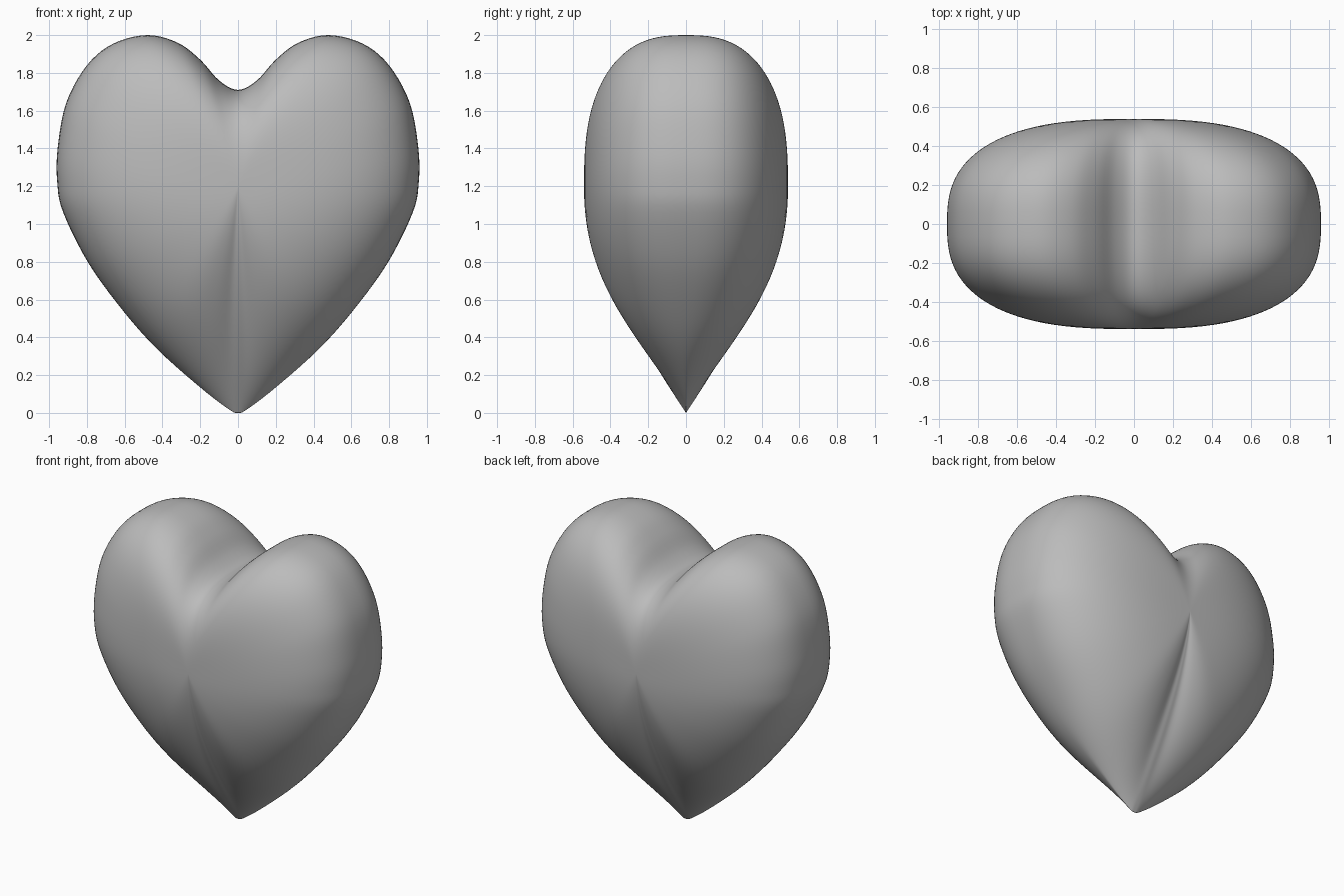
import bpy
import bmesh
from math import sin, cos, pi
from mathutils import Vector

cube = bpy.data.objects.get("Cube")
if cube:
    bpy.data.objects.remove(cube, do_unlink=True)

DEPTH = 0.54        # half thickness
CENTRE = Vector((0, 1.2))
RINGS = 28
STEPS = 5

# Half outline of the heart (x, z), from the cleft round to the tip
half = [(0, 1.71), (0.1, 1.76), (0.2, 1.87), (0.32, 1.96), (0.48, 2.0),
        (0.66, 1.955), (0.8, 1.84), (0.91, 1.64), (0.955, 1.4),
        (0.957, 1.22), (0.925, 1.06), (0.79, 0.79), (0.6, 0.53),
        (0.42, 0.33), (0.2, 0.135), (0.05, 0.02), (0, 0)]
points = [Vector(p) for p in half]
points += [Vector((-p.x, p.y)) for p in reversed(points[1:-1])]


def spline(pts, steps):
    """Closed smooth curve through the points."""
    out, n = [], len(pts)
    for i in range(n):
        a, b, c, d = (pts[(i + k) % n] for k in (-1, 0, 1, 2))
        for j in range(steps):
            t = j / steps
            out.append(b + 0.5 * t * (c - a + t * (2*a - 5*b + 4*c - d
                                                   + t * (3*(b - c) + d - a))))
    return out


def relax(pts, rounds):
    """Soften a closed curve, filling the cleft and blunting the tip."""
    for _ in range(rounds):
        pts = [(pts[i - 1] + 2 * p + pts[(i + 1) % len(pts)]) / 4
               for i, p in enumerate(pts)]
    return pts


rim = spline(points, STEPS)
soft = relax(rim, 60)


def surface_point(i, phi, side):
    """Dome from the rim (phi = pi/2) to the middle of one face (phi = 0)."""
    low = max(0.0, 1 - rim[i].y / CENTRE.y) ** 2
    a = 2.7 + (1.6 - 2.7) * low
    b = 2.7 + (1.0 - 2.7) * low
    s = sin(phi) ** (2 / a)
    p = CENTRE + (soft[i].lerp(rim[i], s ** 3) - CENTRE) * s
    return (p.x, side * DEPTH * max(0.0, cos(phi)) ** (2 / b), p.y)


# Heart body: rings from the front middle, over the rim, to the back middle
bm = bmesh.new()
count = len(rim)
rings = []
for k in range(1, 2 * RINGS):
    side = -1 if k <= RINGS else 1
    phi = pi / 2 * (k if k <= RINGS else 2 * RINGS - k) / RINGS
    rings.append([bm.verts.new(surface_point(i, phi, side)) for i in range(count)])
front = bm.verts.new((0, -DEPTH, CENTRE.y))
back = bm.verts.new((0, DEPTH, CENTRE.y))
for i in range(count):
    j = (i + 1) % count
    bm.faces.new((front, rings[0][i], rings[0][j]))
    bm.faces.new((back, rings[-1][j], rings[-1][i]))
    for r, q in zip(rings, rings[1:]):
        bm.faces.new((r[i], q[i], q[j], r[j]))
bmesh.ops.recalc_face_normals(bm, faces=bm.faces)
for f in bm.faces:
    f.smooth = True
mesh = bpy.data.meshes.new("heart_body")
bm.to_mesh(mesh)
bm.free()
heart = bpy.data.objects.new("heart_body", mesh)
bpy.context.collection.objects.link(heart)

# Plain grey material
grey = bpy.data.materials.new("light_grey")
grey.use_nodes = True
colour = (0.5, 0.5, 0.5, 1)
grey.diffuse_color = colour
grey.node_tree.nodes["Principled BSDF"].inputs["Base Color"].default_value = colour
mesh.materials.append(grey)
